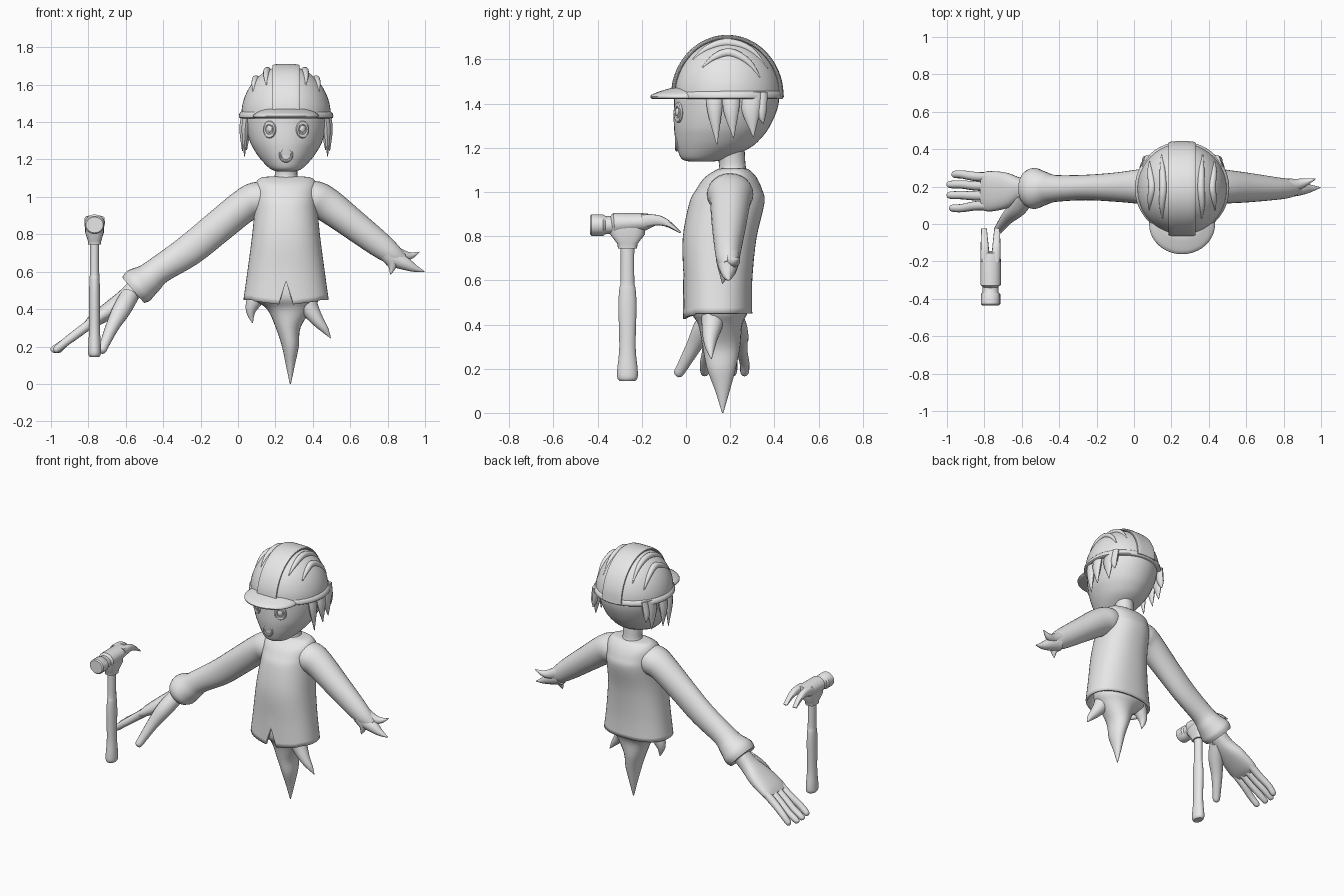
import bpy, bmesh, math
from mathutils import Vector, Matrix

cube = bpy.data.objects.get("Cube")
if cube:
    bpy.data.objects.remove(cube, do_unlink=True)

X, Y, Z = Vector((1, 0, 0)), Vector((0, 1, 0)), Vector((0, 0, 1))
CX = 0.257

grey = bpy.data.materials.new("plain_grey")
grey.use_nodes = True
grey.diffuse_color = (0.8, 0.8, 0.8, 1)
grey.node_tree.nodes["Principled BSDF"].inputs["Base Color"].default_value = (0.8, 0.8, 0.8, 1)


def finish(name, bm, angle=40):
    """Turn a bmesh into a smooth shaded object."""
    bmesh.ops.recalc_face_normals(bm, faces=bm.faces)
    mesh = bpy.data.meshes.new(name)
    for f in bm.faces:
        f.smooth = True
    bm.to_mesh(mesh)
    bm.free()
    mesh.set_sharp_from_angle(angle=math.radians(angle))
    mesh.materials.append(grey)
    ob = bpy.data.objects.new(name, mesh)
    bpy.context.collection.objects.link(ob)
    return ob


def resample(pts, steps):
    """Catmull-Rom through points that carry position and radii."""
    out = []
    last = len(pts) - 1
    for i in range(last):
        a, b, c, d = (pts[max(0, min(last, k))] for k in (i - 1, i, i + 1, i + 2))
        for s in range(steps):
            t = s / steps
            out.append([0.5 * (2 * q + (r - p) * t + (2 * p - 5 * q + 4 * r - w) * t * t
                               + (3 * q - p - 3 * r + w) * t ** 3)
                        for p, q, r, w in zip(a, b, c, d)])
    return out + [list(pts[-1])]


def tube(name, pts, side=Y, axis=None, seg=24, steps=4, power=2, open_start=False, edit=None):
    """Loft of ellipses: each point is x, y, z, radius along side, other radius."""
    pts = resample([p if len(p) == 5 else (*p, p[3]) for p in pts], steps)
    cen = [Vector(p[:3]) for p in pts]
    bm = bmesh.new()
    rings = []
    for i, p in enumerate(pts):
        t = axis or (cen[min(i + 1, len(cen) - 1)] - cen[max(i - 1, 0)]).normalized()
        u = (side - t * side.dot(t)).normalized()
        v = t.cross(u)
        ring = []
        for k in range(seg):
            a = math.tau * k / seg
            c, s = (math.copysign(abs(w) ** (2 / power), w) for w in (math.cos(a), math.sin(a)))
            ring.append(bm.verts.new(cen[i] + u * c * max(p[3], .002) + v * s * max(p[4], .002)))
        rings.append(ring)
    for a, b in zip(rings, rings[1:]):
        for k in range(seg):
            n = (k + 1) % seg
            bm.faces.new((a[k], a[n], b[n], b[k]))
    if not open_start:
        bm.faces.new(rings[0])
    bm.faces.new(rings[-1])
    if edit:
        edit(rings)
    return finish(name, bm)


def stack(name, rows, **kw):
    """Horizontal rings: z, centre x, centre y, x radius, y radius."""
    return tube(name, [(x, y, z, ry, rx) for z, x, y, rx, ry in rows], axis=Z, **kw)


def ring(name, loc, major, minor, turn=0, stretch=1.2):
    """Raised oval rim lying on the face."""
    n = 24
    bm = bmesh.new()
    loops = []
    for i in range(n):
        a = math.tau * i / n
        d = Vector((math.cos(a), 0, math.sin(a) * stretch))
        loops.append([bm.verts.new(d * (major + minor * math.cos(b)) + Y * minor * math.sin(b))
                      for b in (math.tau * j / 8 for j in range(8))])
    for i in range(n):
        for j in range(8):
            p, q, k = loops[i], loops[(i + 1) % n], (j + 1) % 8
            bm.faces.new((p[j], q[j], q[k], p[k]))
    bm.transform(Matrix.Translation(loc) @ Matrix.Rotation(turn, 4, "Z"))
    return finish(name, bm)


def ball(name, loc, size, turn=0):
    bm = bmesh.new()
    bmesh.ops.create_uvsphere(bm, u_segments=20, v_segments=12, radius=1)
    bm.transform(Matrix.Translation(loc) @ Matrix.Rotation(turn, 4, "Z") @ Matrix.Diagonal((*size, 1)))
    return finish(name, bm)


# Head and neck
stack("head", [(1.137, CX, .07, .05, .05), (1.15, CX, .08, .085, .1), (1.2, CX, .125, .135, .165),
               (1.25, CX, .148, .17, .198), (1.3, CX, .163, .195, .218), (1.38, CX, .18, .217, .235),
               (1.45, CX, .185, .22, .235), (1.55, CX, .187, .19, .2)], seg=40)
stack("neck", [(1.04, CX, .21, .1, .09), (1.09, CX, .21, .075, .07), (1.12, CX, .21, .06, .06),
               (1.2, CX, .2, .065, .065)])

# Face
for s, tag in ((-1, "right"), (1, "left")):
    at = Vector((CX + s * .088, -.034, 1.36))
    ring(tag + "_eye_rim", at, .029, .01, s * .45)
    ball(tag + "_eye", at + Y * .004, (.026, .01, .031), s * .45)
    ball(tag + "_pupil", at + Vector((0, -.006, .003)), (.016, .008, .018), s * .45)
ring("mouth_rim", Vector((CX, -.042, 1.225)), .031, .007, 0, 1.1)
ball("mouth", Vector((CX, -.037, 1.225)), (.03, .008, .033))

# Hard hat
HAT = Vector((CX, .187, 1.43))
RX, RY, RZ = .24, .245, .27
arc = [math.pi / 2 * i / 8 for i in range(9)]
stack("helmet_dome", [(HAT.z + RZ * math.sin(a), CX, HAT.y, RX * math.cos(a), RY * math.cos(a))
                      for a in arc], seg=48)
stack("helmet_rim", [(1.42, CX, .19, .243, .243), (1.425, CX, .19, .252, .25), (1.445, CX, .19, .25, .249),
                     (1.458, CX, .19, .236, .238)], seg=48, steps=2)
stack("helmet_visor", [(1.42, CX, .0, .165, .148), (1.426, CX, .0, .176, .16), (1.44, CX, .0, .173, .157),
                       (1.455, CX, .01, .15, .13), (1.47, CX, .03, .12, .1)], steps=2, seg=40)
tube("helmet_ridge", [(CX, HAT.y + RY * math.cos(a), HAT.z + RZ * math.sin(a), .073, .011)
                      for a in (math.pi * i / 12 for i in range(13))], side=X, power=3)
for s, tag in ((-1, "right"), (1, "left")):
    for row, path in (("upper", ((.03, 1.6), (.1, 1.652), (.19, 1.675), (.29, 1.645), (.37, 1.56))),
                      ("lower", ((.075, 1.565), (.13, 1.61), (.2, 1.63), (.28, 1.59), (.335, 1.52)))):
        pts = []
        for (y, z), r in zip(path, (.003, .015, .02, .015, .003)):
            depth = 1 - ((y - HAT.y) / RY) ** 2 - ((z - HAT.z) / RZ) ** 2
            pts.append((CX + s * RX * math.sqrt(max(depth, 0)), y, z, r))
        tube(f"{tag}_{row}_vent", pts, side=X, seg=12)
    # Hair tufts under the rim
    for i, (y, w, tip) in enumerate(((.13, .04, 1.215), (.205, .042, 1.245), (.295, .05, 1.25), (.34, .03, 1.31))):
        x = CX + s * (.222 - .25 * abs(y - .19))
        tube(f"{tag}_hair_{i + 1}", [(x, y, 1.45, w, .02), (x + s * .012, y, 1.36, w * .8, .02),
                                     (x + s * .015, y + .01, tip, .002)], seg=10)


# Shirt with a small front slit and dipping front hem
def cut_hem(rings):
    slit = len(rings[0]) // 2
    for r in rings:
        for k, v in enumerate(r):
            if v.co.z < .7:
                f = (.7 - v.co.z) / .25
                if k == slit:
                    v.co.z += .1 * f
                elif v.co.y < .03:
                    v.co.z -= .03 * f * (1 - abs(v.co.x - CX) / .23)


shirt = stack("shirt", [(.45, CX, .143, .228, .157), (.6, CX, .144, .207, .156), (.79, CX, .152, .182, .167),
                        (.95, CX, .185, .167, .17), (1.01, CX, .195, .165, .15), (1.065, CX, .202, .165, .118),
                        (1.1, CX, .212, .14, .075), (1.108, CX, .212, .1, .05)],
              seg=48, power=2.3, open_start=True, edit=cut_hem)
hem = shirt.modifiers.new("cloth", "SOLIDIFY")
hem.thickness = .015
hem.offset = -1

# Ghostly tail and its wisps
stack("tail", [(.0, .28, .166, .003, .003), (.1, .28, .165, .024, .033), (.2, .28, .16, .045, .065),
               (.3, .268, .16, .066, .085), (.4, .275, .155, .12, .1), (.46, CX, .15, .18, .13),
               (.55, CX, .15, .18, .13)])
tube("left_wisp", [(.35, .13, .5, .06), (.38, .12, .41, .05), (.425, .11, .34, .034),
                   (.465, .11, .29, .02), (.495, .115, .245, .002)])
tube("right_wisp", [(.12, .17, .5, .055), (.085, .17, .44, .042), (.068, .17, .385, .025), (.078, .17, .325, .002)])

# Arms
tube("right_sleeve", [(.18, .2, 1.0, .09, .08), (.1, .2, .985, .105, .095), (.03, .2, .95, .093, .09),
                      (-.1, .197, .845, .078, .088), (-.26, .195, .715, .068, .085), (-.42, .19, .61, .072, .075),
                      (-.48, .19, .56, .09, .085), (-.53, .19, .525, .11, .1), (-.56, .19, .5, .1, .09)])
tube("left_arm", [(.33, .2, 1.0, .09, .08), (.41, .2, .99, .105, .095), (.48, .2, .955, .092, .092),
                  (.6, .195, .865, .08, .082), (.75, .19, .75, .062, .07), (.83, .19, .69, .05, .055),
                  (.88, .192, .66, .03, .035)])
claws = {
    "upper": ((.81, .2, .715, .045), (.87, .21, .69, .032), (.92, .225, .685, .02), (.97, .24, .705, .002)),
    "lower": ((.81, .19, .68, .05), (.89, .19, .645, .037), (.94, .19, .62, .022), (.997, .195, .6, .002)),
    "thumb": ((.8, .18, .69, .045), (.825, .175, .64, .028), (.815, .165, .585, .002)),
}
for tag, pts in claws.items():
    tube(f"left_{tag}_claw", pts, seg=14)

# Open hand
tube("right_palm", [(-.52, .19, .54, .055, .05), (-.6, .185, .46, .06, .05), (-.68, .18, .4, .095, .046),
                    (-.77, .175, .338, .108, .036), (-.81, .175, .31, .1, .022)], power=2.4)
for i, (y0, y1, tip) in enumerate(((.253, .265, .96), (.203, .211, .985), (.15, .154, .985), (.098, .085, .972))):
    tube(f"finger_{i + 1}", [(-.74, y0, .36, .026), (-.84, y0, .285, .025), (-.92, y1, .225, .022),
                             (-tip, y1, .183, .019), (-tip - .012, y1, .174, .006)], seg=12)
tube("thumb", [(-.58, .15, .47, .05), (-.62, .09, .4, .05), (-.67, .04, .31, .037), (-.71, -.01, .22, .027),
               (-.728, -.035, .178, .022), (-.733, -.042, .168, .006)], seg=14)

# Hammer
HX, HY = -.767, -.265
stack("hammer_handle", [(.145, HX, HY, .026, .036), (.16, HX, HY, .034, .046), (.2, HX, HY, .034, .046),
                        (.3, HX, HY, .029, .037), (.48, HX, HY, .029, .041), (.56, HX, HY, .027, .037),
                        (.6, HX, HY, .025, .031), (.78, HX, HY, .025, .031)])
stack("hammer_socket", [(.745, HX, HY, .034, .043), (.765, HX, HY, .036, .046), (.81, HX, HY, .05, .08),
                        (.88, HX, HY, .045, .08)], steps=1, power=3)
tube("hammer_head", [(HX, y, z, rx, rz) for y, z, rx, rz in (
    (-.435, .85, .046, .042), (-.428, .85, .052, .049), (-.375, .85, .052, .049), (-.365, .85, .043, .041),
    (-.335, .85, .043, .041), (-.325, .856, .055, .05), (-.2, .862, .055, .043), (-.15, .872, .053, .028))],
    side=X, steps=1)
for s, tag in ((-1, "right"), (1, "left")):
    tube(f"hammer_{tag}_prong", [(HX + s * .029, -.2, .868, .026, .032), (HX + s * .031, -.13, .872, .022, .024),
                                 (HX + s * .033, -.08, .855, .019, .015), (HX + s * .035, -.025, .816, .015, .004)],
         side=X, seg=12, power=3)
